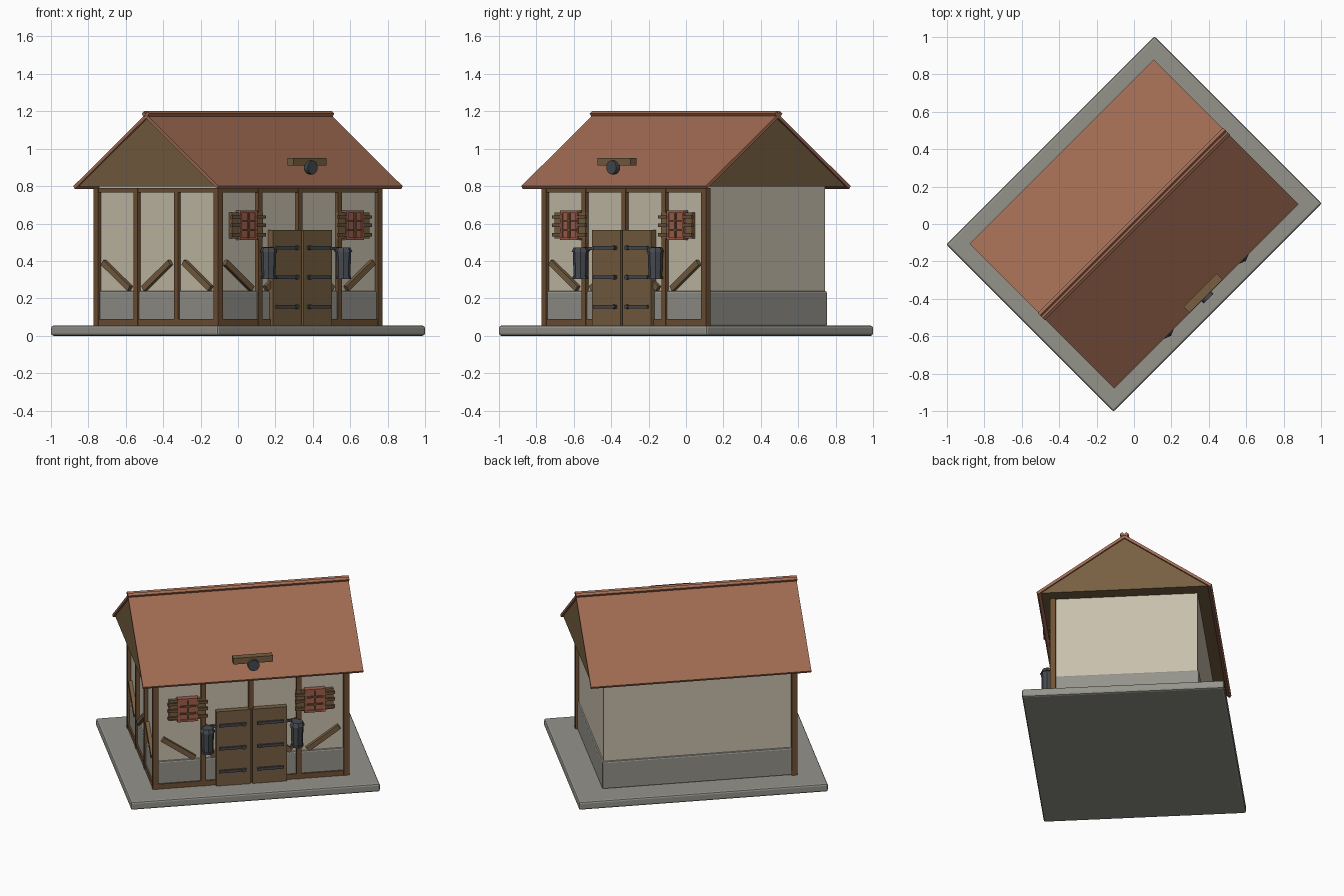
import bpy, bmesh, math
from mathutils import Matrix, Euler, Vector

if "Cube" in bpy.data.objects:
    bpy.data.objects.remove(bpy.data.objects["Cube"])

TURN = Matrix.Rotation(math.radians(45), 4, 'Z')   # whole house stands diagonally


def material(name, rgb):
    m = bpy.data.materials.new(name)
    lin = [((c / 255 + 0.055) / 1.055) ** 2.4 for c in rgb]
    m.diffuse_color = (*lin, 1)
    m.use_nodes = True
    m.node_tree.nodes["Principled BSDF"].inputs["Base Color"].default_value = m.diffuse_color
    return m


PLASTER = material("plaster", (200, 191, 172))
STONE = material("stone", (148, 147, 139))
ROOF = material("roof_tile", (160, 107, 82))
TIMBER = material("timber", (112, 82, 53))
PLANK = material("plank", (119, 95, 66))
IRON = material("iron", (70, 74, 80))
PANE = material("red_pane", (165, 95, 76))


def finish(name, bm, mat, matrix=Matrix()):
    bmesh.ops.transform(bm, matrix=TURN @ matrix, verts=bm.verts)
    bmesh.ops.recalc_face_normals(bm, faces=bm.faces)
    me = bpy.data.meshes.new(name)
    bm.to_mesh(me)
    bm.free()
    me.materials.append(mat)
    ob = bpy.data.objects.new(name, me)
    bpy.context.collection.objects.link(ob)
    return ob


def box(name, size, loc, mat, rot=(0, 0, 0), bevel=0):
    bm = bmesh.new()
    bmesh.ops.create_cube(bm, size=1)
    bmesh.ops.scale(bm, vec=size, verts=bm.verts)
    if bevel:
        bmesh.ops.bevel(bm, geom=bm.edges[:], offset=bevel, segments=2,
                        profile=0.5, affect='EDGES')
    return finish(name, bm, mat, Matrix.Translation(loc) @ Euler(rot).to_matrix().to_4x4())


def drum(name, r1, r2, depth, loc, mat, sides=8, rot=(0, 0, 0)):
    bm = bmesh.new()
    bmesh.ops.create_cone(bm, cap_ends=True, segments=sides,
                          radius1=r1, radius2=r2, depth=depth)
    return finish(name, bm, mat, Matrix.Translation(loc) @ Euler(rot).to_matrix().to_4x4())


def extrude_x(name, profile, half, mat):
    """Solid from a (y, z) profile running from -half to half in x."""
    bm = bmesh.new()
    face = bm.faces.new([bm.verts.new((-half, y, z)) for y, z in profile])
    out = bmesh.ops.extrude_face_region(bm, geom=[face])
    verts = [g for g in out["geom"] if isinstance(g, bmesh.types.BMVert)]
    bmesh.ops.translate(bm, vec=(2 * half, 0, 0), verts=verts)
    return finish(name, bm, mat)


# Ground slab, plinth and plaster walls
box("base_slab", (1.575, 1.265, 0.055), (0, 0, 0.0275), STONE, bevel=0.012)
box("plinth", (1.22, 0.92, 0.19), (0, 0, 0.145), STONE, bevel=0.01)
box("walls", (1.2, 0.9, 0.70), (0, 0, 0.45), PLASTER)

# Roof: gable body, two slopes and a double ridge bar
extrude_x("gable_body", [(-0.53, 0.797), (0.53, 0.797), (0, 1.168)], 0.685, PLANK)
for s, side in ((-1, "front"), (1, "back")):
    extrude_x(side + "_roof_slope",
              [(0, 1.185), (s * 0.548, 0.80), (s * 0.538, 0.785), (0, 1.163)], 0.697, ROOF)
    box(side + "_ridge_bar", (1.4, 0.02, 0.022), (0, s * 0.013, 1.186), ROOF,
        rot=(-s * math.radians(35), 0, 0))

# Timber frame on the front wall
TILT = math.radians(35)
for i in range(5):
    x = (i - 2) * 0.302
    w = 0.036 if i in (0, 4) else 0.03
    box("front_post", (w, 0.036, 0.735), (x, -0.453, 0.4225), TIMBER)
for z in (0.072, 0.778):
    box("front_rail", (1.24, 0.034, 0.034 if z < 0.5 else 0.026), (0, -0.452, z), TIMBER)
for i in range(4):
    tilt = TILT if i % 2 == 0 else -TILT
    box("front_brace", (0.245, 0.034, 0.032), ((i - 1.5) * 0.305, -0.456, 0.322),
        PLANK, rot=(0, tilt, 0))

# Timber frame on the left wall
for y in (-0.453, -0.152, 0.152, 0.453):
    box("left_post", (0.036, 0.036 if abs(y) > 0.3 else 0.03, 0.735),
        (-0.604, y, 0.4225), TIMBER)
for z in (0.072, 0.778):
    box("left_rail", (0.034, 0.94, 0.034 if z < 0.5 else 0.026), (-0.602, 0, z), TIMBER)
for i in range(3):
    tilt = TILT if i % 2 == 0 else -TILT
    box("left_brace", (0.034, 0.245, 0.032), (-0.606, (1 - i) * 0.305, 0.322),
        PLANK, rot=(tilt, 0, 0))

for s in (-1, 1):
    # Door leaf with iron straps and a knob on each strap
    box("door_leaf", (0.216, 0.04, 0.51), (s * 0.115, -0.468, 0.31), PLANK)
    for z in (0.155, 0.312, 0.47):
        box("door_strap", (0.17, 0.012, 0.018), (s * 0.118, -0.493, z), IRON)
        drum("strap_knob", 0.012, 0.012, 0.016, (s * 0.05, -0.496, z), IRON,
             rot=(math.pi / 2, 0, 0))

    # Window with glazing bars and battened shutters
    wx, wz = s * 0.402, 0.59
    box("window_pane", (0.122, 0.03, 0.15), (wx, -0.463, wz), PANE)
    for k in (-1, 1):
        box("window_frame_side", (0.014, 0.04, 0.155), (wx + k * 0.058, -0.465, wz), PANE)
        box("window_frame_end", (0.13, 0.04, 0.014), (wx, -0.465, wz + k * 0.072), PANE)
        box("shutter", (0.055, 0.022, 0.14), (wx + k * 0.09, -0.463, wz), PLANK)
        for dz in (-0.05, 0, 0.045):
            box("shutter_batten", (0.064, 0.014, 0.018), (wx + k * 0.094, -0.479, wz + dz), TIMBER)
    box("glazing_bar_upright", (0.012, 0.014, 0.14), (wx, -0.48, wz), TIMBER)
    for dz in (-0.025, 0.025):
        box("glazing_bar_cross", (0.116, 0.014, 0.01), (wx, -0.48, wz + dz), TIMBER)

    # Wall lantern on a bracket
    lx, ly = s * 0.283, -0.515
    drum("lantern_body", 0.036, 0.041, 0.14, (lx, ly, 0.382), IRON)
    drum("lantern_foot", 0.041, 0.041, 0.014, (lx, ly, 0.311), IRON)
    drum("lantern_cap", 0.048, 0.036, 0.026, (lx, ly, 0.46), IRON)
    box("lantern_bracket", (0.016, 0.06, 0.016), (lx, -0.48, 0.462), IRON)
    box("lantern_arm", (0.075, 0.014, 0.016), (s * 0.25, -0.482, 0.466), IRON)

# Hoist beam with pulley above the eave
box("hoist_beam", (0.25, 0.045, 0.042), (0, -0.523, 0.93), PLANK)
drum("hoist_pulley", 0.037, 0.037, 0.03, (0, -0.55, 0.90), IRON, sides=16,
     rot=(math.pi / 2, 0, 0))
